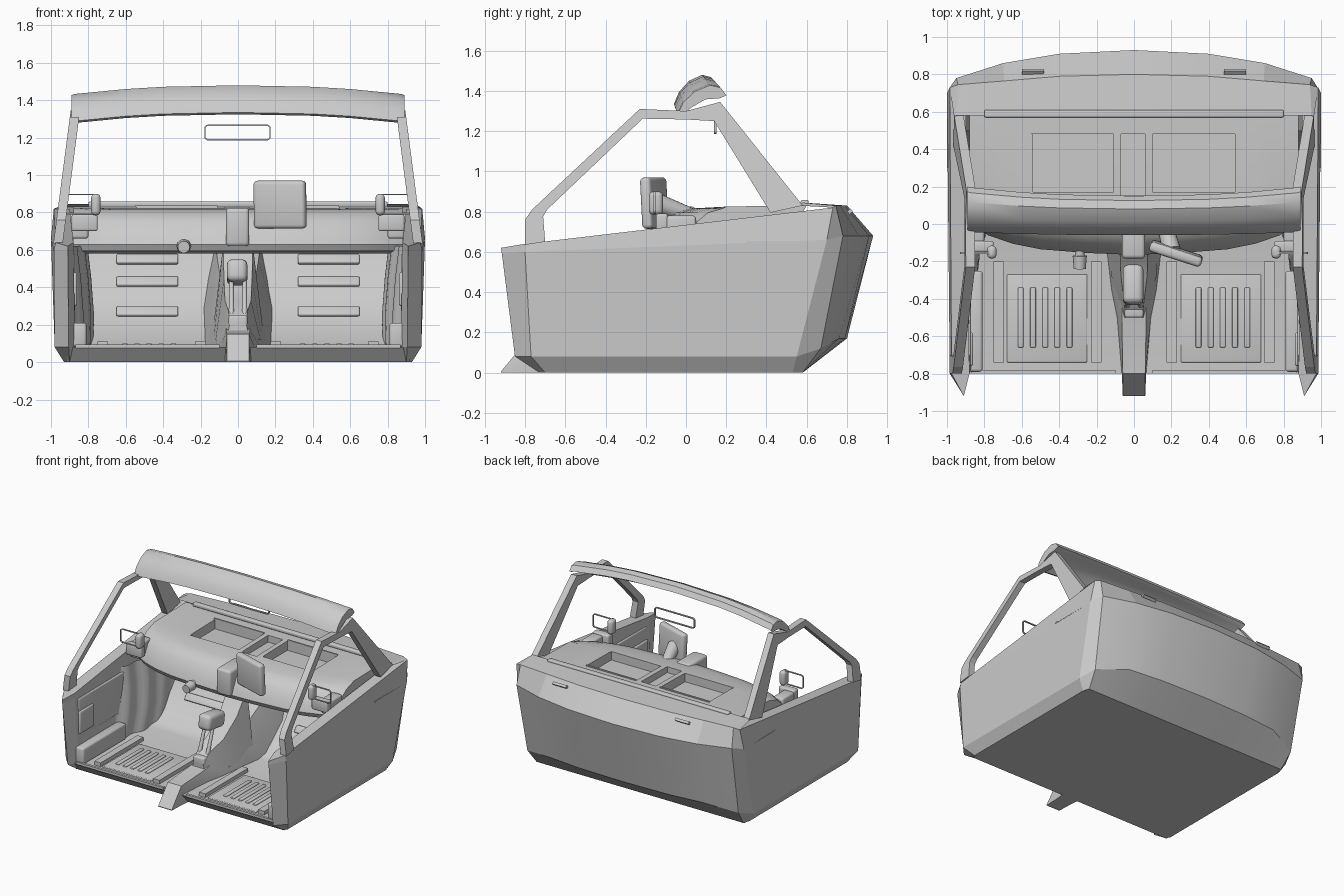
import bpy, bmesh, math
from mathutils import Vector

if "Cube" in bpy.data.objects:
    bpy.data.objects.remove(bpy.data.objects["Cube"])


def finish(name, bm, smooth=None):
    bmesh.ops.recalc_face_normals(bm, faces=bm.faces)
    me = bpy.data.meshes.new(name)
    bm.to_mesh(me)
    bm.free()
    ob = bpy.data.objects.new(name, me)
    bpy.context.collection.objects.link(ob)
    if smooth:
        bpy.ops.object.select_all(action='DESELECT')
        ob.select_set(True)
        bpy.context.view_layer.objects.active = ob
        bpy.ops.object.shade_smooth_by_angle(angle=math.radians(smooth))
    return ob


def loft(name, rings, closed=True, caps=True, smooth=None):
    bm = bmesh.new()
    rows = [[bm.verts.new(p) for p in r] for r in rings]
    n = len(rows[0])
    for a, b in zip(rows, rows[1:]):
        for i in range(n if closed else n - 1):
            j = (i + 1) % n
            bm.faces.new((a[i], a[j], b[j], b[i]))
    if closed and caps:
        bm.faces.new(rows[0])
        bm.faces.new(rows[-1])
    return finish(name, bm, smooth)


def box(name, lo, hi, rot=(0, 0, 0), bevel=0):
    bm = bmesh.new()
    bmesh.ops.create_cube(bm, size=1)
    size = Vector(hi) - Vector(lo)
    for v in bm.verts:
        v.co = Vector([a * b for a, b in zip(v.co, size)])
    if bevel:
        bmesh.ops.bevel(bm, geom=bm.edges[:], offset=bevel, segments=3, profile=.5, affect='EDGES')
    ob = finish(name, bm, 40 if bevel else None)
    ob.location = (Vector(lo) + Vector(hi)) / 2
    ob.rotation_euler = rot
    return ob


def sbox(name, s, x0, x1, y0, y1, z0, z1, rot=(0, 0, 0), bevel=0):
    a, b = sorted((s * x0, s * x1))
    return box(name, (a, y0, z0), (b, y1, z1), rot, bevel)


def cyl(name, p, q, r1, r2, seg=20):
    p, q = Vector(p), Vector(q)
    bm = bmesh.new()
    bmesh.ops.create_cone(bm, cap_ends=True, segments=seg, radius1=r1, radius2=r2, depth=(q - p).length)
    ob = finish(name, bm, 40)
    ob.location = (p + q) / 2
    ob.rotation_euler = (q - p).to_track_quat('Z', 'Y').to_euler()
    return ob


def rim(name, x0, x1, z0, z1, y, r, t):
    """Thin rounded rectangular mirror rim facing the front."""
    rings = []
    for cx, cz, a0 in ((x1 - r, z1 - r, 0), (x0 + r, z1 - r, 90), (x0 + r, z0 + r, 180), (x1 - r, z0 + r, 270)):
        for k in range(5):
            a = math.radians(a0 + k * 22.5)
            c, s = math.cos(a), math.sin(a)
            rings.append([(cx + (r - w) * c, y + d, cz + (r - w) * s) for w, d in ((0, -t), (0, t), (t, t), (t, -t))])
    return loft(name, rings + rings[:1], caps=False, smooth=40)


def mirrored(rings):
    """Rings listed from the outer edge to x = 0, mirrored to the other side."""
    return rings + [[(-x, y, z) for x, y, z in r] for r in rings[-2::-1]]


# Outer front body with faceted curve
shell = [[(.93, .53, 0), (.98, .55, .08), (1, .70, .66), (.985, .73, .82), (.96, .56, .83)]]
for x, ylow, ymid, ytop in ((.95, .67, .78, .745), (.7, .76, .86, .765), (.4, .79, .91, .79), (0, .80, .93, .80)):
    shell.append([(x * .96, .58, 0), (x * .98, ylow, .17 if x < .9 else .12), (x, ymid, .68),
                  (x * .99, ytop, .83), (x, .58, .845)])
loft("front_body", mirrored(shell), closed=False, smooth=12)

# Underside with sloped rear lip
loft("underside", [[(x, .58, 0), (x, -.73, 0), (x, -.80, .08)] for x in (-.92, .92)], closed=False)

# Floor and toe board
prof = [(-.80, .08), (.02, .08), (.10, .10), (.30, .29), (.40, .45), (.45, .60), (.5, .8)]
loft("floor", [[(x, y, z) for y, z in prof] for x in (-.9, .9)], closed=False, smooth=40)

# Central tunnel with ramp at the rear
tun = [(-.92, .06, .06, .005), (-.80, .06, .065, .15), (-.5, .065, .09, .17), (-.35, .065, .12, .20),
       (-.1, .08, .15, .30), (.1, .09, .18, .42), (.3, .11, .24, .55), (.45, .12, .26, .62)]
loft("tunnel", [[(-b, y, 0), (-b, y, min(.08, z)), (-t, y, z), (t, y, z), (b, y, min(.08, z)), (b, y, 0)]
                for y, t, b, z in tun], smooth=25)

# Console pedestal and gear selector
loft("console", [[(-b, y, .12), (-t, y, z), (t, y, z), (b, y, .12)]
                 for y, t, b, z in ((-.5, .045, .06, .2), (-.44, .05, .075, .27), (-.28, .07, .12, .33),
                                    (-.12, .075, .13, .45), (0, .08, .14, .62))], smooth=30)
box("selector_head", (-.06, -.43, .42), (.05, -.22, .54), (math.radians(-8), 0, 0), .03)
for s in (-1, 1):
    cyl("selector_leg", (s * .035, -.44, .24), (s * .035, -.36, .46), .016, .012, 10)
box("selector_base", (-.05, -.50, .17), (.05, -.42, .25), bevel=.012)

# Dashboard: curved section lofted across the car
dash = []
for x, yf in ((.88, .0), (.78, -.06), (.65, -.105), (.5, -.135), (.25, -.155), (0, -.165)):
    dash.append([(x, .46, .58), (x, yf + .09, .58), (x, yf + .02, .595), (x, yf, .63), (x, yf + .015, .67),
                 (x, yf + .055, .75), (x, yf + .11, .795), (x, yf + .18, .815), (x, .2, .825), (x, .6, .832)])
dash = loft("dashboard", mirrored(dash), smooth=35)
# Recessed trays and central slot
for x0, x1, y0, z0 in ((-.54, -.11, .17, .755), (.10, .54, .17, .755), (-.07, .06, .15, .775)):
    cut = box("tray_cutter", (x0, y0, z0), (x1, .48, 1))
    cut.hide_render = True
    mod = dash.modifiers.new("tray", 'BOOLEAN')
    mod.operation, mod.object, mod.solver = 'DIFFERENCE', cut, 'EXACT'
    bpy.context.view_layer.objects.active = dash
    bpy.ops.object.modifier_apply(modifier="tray")
    bpy.data.objects.remove(cut)
for x0, x1 in ((-.55, -.11), (.10, .54)):
    box("tray_edge", (x0, .48, .82), (x1, .492, .838))
box("dash_centre", (-.065, -.185, .62), (.06, .05, .825), bevel=.02)
box("cowl_vent", (-.8, .57, .83), (.8, .61, .858), bevel=.008)

# Display on a tilted mount, steering stub
box("display", (.08, -.185, .715), (.37, -.13, .97), (math.radians(3), 0, math.radians(-18)), .02)
cyl("display_mount", (.2, -.14, .84), (.16, .02, .78), .05, .04)
cyl("steering_column", (-.29, -.03, .64), (-.29, -.18, .62), .022, .026)
cyl("steering_hub", (-.29, -.17, .62), (-.29, -.24, .615), .038, .032)

# Windscreen header visor, crescent section
sec = [(-.06, 1.335), (-.035, 1.395), (.015, 1.45), (.08, 1.48), (.125, 1.468), (.15, 1.43),
       (.12, 1.415), (.06, 1.41), (0, 1.37), (-.04, 1.325)]
head = []
for x, d in ((.89, .052), (.87, .046), (.6, .02), (.4, .008), (0, 0)):
    head.append([(x, y + d * (.35 + 3 * (y + .06)), z - d) for y, z in sec])
loft("header", mirrored(head), smooth=35)
rim("rear_view_mirror", -.18, .175, 1.185, 1.27, .145, .02, .007)

for s in (-1, 1):
    # Door: plan outline raised through four levels, pointed rear end
    levels = [[(.93, .53, 0), (.93, -.70, 0), (.90, -.73, 0), (.87, -.70, 0), (.87, .53, 0)],
              [(.98, .55, .08), (.98, -.77, .08), (.905, -.85, .08), (.87, -.77, .08), (.87, .55, .08)],
              [(1, .70, .66), (.985, -.80, .60), (.91, -.915, .59), (.88, -.80, .60), (.90, .70, .66)],
              [(.985, .73, .82), (.975, -.80, .64), (.91, -.92, .62), (.88, -.80, .64), (.90, .73, .82)]]
    loft("door", [[(s * x, y, z) for x, y, z in r] for r in levels])

    # Window frame and windscreen pillar leaning inwards
    outer = [(-.80, .635), (-.80, .76), (-.765, .81), (-.23, 1.31), (0, 1.30), (.17, 1.345), (.58, .83)]
    inner = [(-.70, .65), (-.71, .775), (-.69, .81), (-.215, 1.262), (0, 1.258), (.14, 1.25), (.42, .795)]
    rings = []
    for o, i in zip(outer, inner):
        lean = lambda p, t: (s * (.985 - .13 * (p[1] - .65) - t), p[0], p[1])
        rings.append([lean(o, 0), lean(i, 0), lean(i, .05), lean(o, .05)])
    loft("window_frame", rings)

    # Corrugated kick panel
    kick = []
    for k in range(25):
        t = k / 24
        x = .885 - .10 * math.sin(min(1, t * 1.4) * math.pi / 2) + .012 * math.sin(t * math.pi * 8)
        y = -.3 + .75 * t
        kick.append([(s * x, y - .08, .08), (s * (x - .005), y - .03, .25), (s * (x + .01), y, .45), (s * (x + .03), y, .62)])
    loft("kick_panel", kick, closed=False, smooth=60)

    # Sill box, door pocket, trim and door top rail
    sbox("sill", s, .81, .89, -.79, -.25, .08, .21, bevel=.015)
    sbox("door_pocket", s, .86, .89, -.76, -.58, .30, .48, bevel=.012)
    sbox("door_trim", s, .872, .9, -.76, -.15, .27, .58, bevel=.01)
    sbox("door_crease", s, .985, .999, .3, .65, .645, .655)
    sbox("dash_end_bracket", s, .80, .89, -.10, .05, .66, .78, bevel=.015)

    # Seat rails, raised floor pan and its ribs
    sbox("seat_rail_outer", s, .695, .75, -.74, -.20, .08, .11)
    sbox("seat_rail_inner", s, .175, .23, -.74, -.20, .08, .11)
    sbox("floor_pan", s, .25, .68, -.74, -.27, .07, .09, bevel=.006)
    for k in range(5):
        x = .33 + k * .065
        sbox("floor_rib", s, x, x + .03, -.66, -.34, .08, .1, bevel=.006)
    sbox("floor_edge", s, .1, .87, -.80, -.78, .075, .095)

    # Toe board ribs
    for y, z in ((.27, .27), (.385, .43), (.43, .55)):
        sbox("toe_rib", s, .32, .65, y - .03, y + .03, z - .012, z + .012, (math.radians(50), 0, 0), .008)

    # Side mirror: rim, domed housing and arm
    a, b = sorted((s * .745, s * .93))
    rim("side_mirror_rim", a, b, .79, .90, -.155, .02, .006)
    sbox("side_mirror_housing", s, .735, .785, -.185, -.115, .785, .9, bevel=.022)
    sbox("side_mirror_arm", s, .75, .89, -.15, -.09, .70, .79, bevel=.012)

    # Washer outlet on the cowl
    sbox("cowl_outlet", s, .48, .6, .805, .825, .79, .812, (math.radians(-50), 0, 0))
